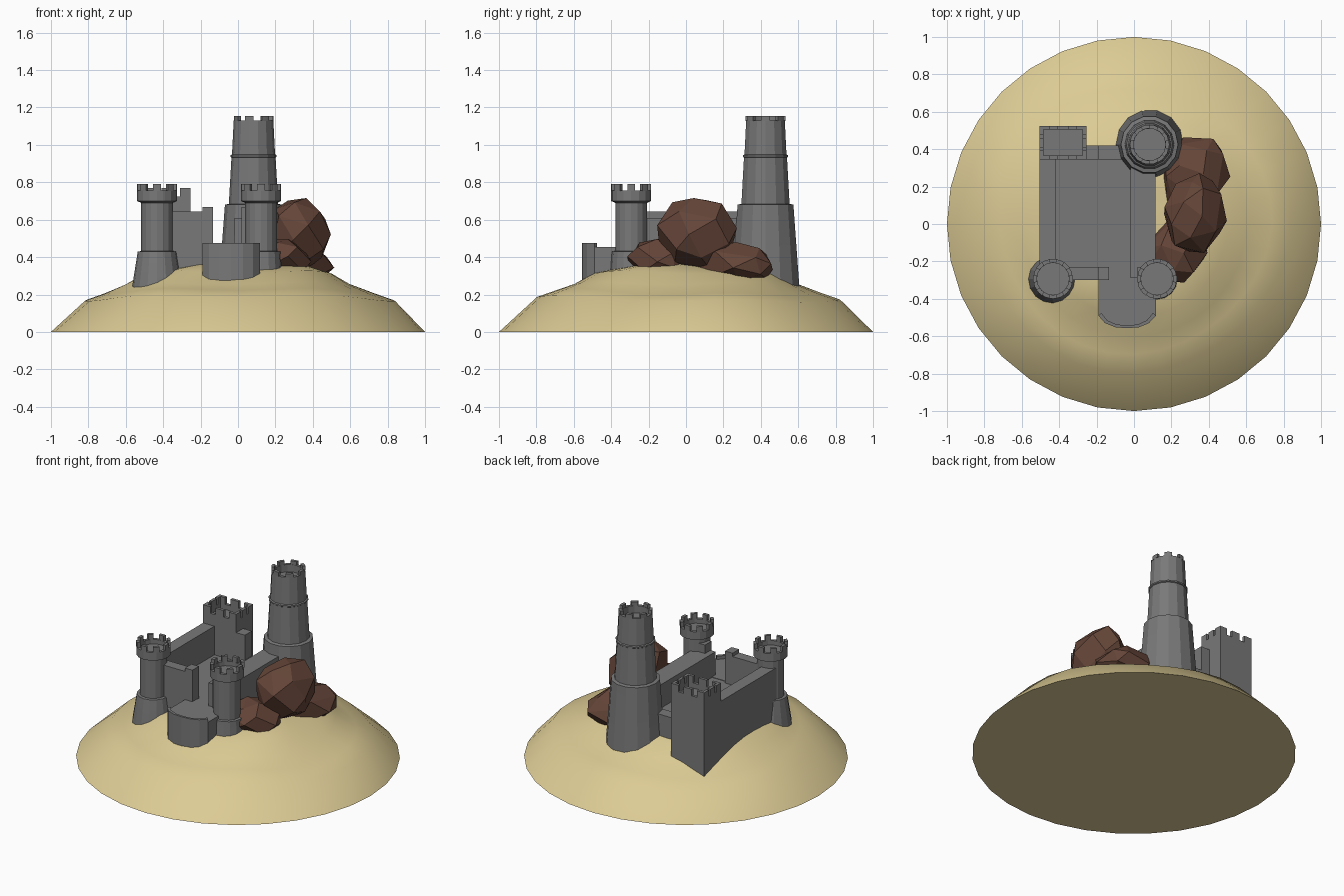
import bpy, bmesh, math, random
from mathutils import Vector

if "Cube" in bpy.data.objects:
    bpy.data.objects.remove(bpy.data.objects["Cube"])

random.seed(4)


def material(name, rgb):
    m = bpy.data.materials.new(name)
    m.diffuse_color = (*rgb, 1)
    m.use_nodes = True
    m.node_tree.nodes["Principled BSDF"].inputs["Base Color"].default_value = m.diffuse_color
    return m


SAND = material("sand", (0.72, 0.60, 0.30))
ROCK = material("brown_rock", (0.13, 0.06, 0.04))
STONE = material("grey_stone", (0.19, 0.19, 0.19))


def finish(bm, name, mat, smooth=None):
    bmesh.ops.recalc_face_normals(bm, faces=bm.faces)
    me = bpy.data.meshes.new(name)
    bm.to_mesh(me)
    bm.free()
    ob = bpy.data.objects.new(name, me)
    bpy.context.collection.objects.link(ob)
    me.materials.append(mat)
    if smooth:
        bpy.context.view_layer.objects.active = ob
        ob.select_set(True)
        bpy.ops.object.shade_smooth_by_angle(angle=math.radians(smooth))
        ob.select_set(False)
    return ob


def add_prism(bm, pts, z0, z1):
    lo = [bm.verts.new((x, y, z0)) for x, y in pts]
    hi = [bm.verts.new((x, y, z1)) for x, y in pts]
    n = len(pts)
    bm.faces.new(lo[::-1])
    bm.faces.new(hi)
    for i in range(n):
        j = (i + 1) % n
        bm.faces.new((lo[i], lo[j], hi[j], hi[i]))


def add_box(bm, x0, x1, y0, y1, z0, z1):
    add_prism(bm, [(x0, y0), (x1, y0), (x1, y1), (x0, y1)], z0, z1)


def add_lathe(bm, cx, cy, profile, n):
    rings = []
    for r, z in profile:
        rings.append([bm.verts.new((cx + r * math.cos(2 * math.pi * i / n),
                                    cy + r * math.sin(2 * math.pi * i / n), z)) for i in range(n)])
    for a, b in zip(rings, rings[1:]):
        for i in range(n):
            j = (i + 1) % n
            bm.faces.new((a[i], a[j], b[j], b[i]))
    bm.faces.new(rings[0][::-1])
    bm.faces.new(rings[-1])


def add_merlons(bm, cx, cy, r_in, r_out, z0, z1, n):
    step = 2 * math.pi / n
    for k in range(n):
        a = [k * step + step * f for f in (-0.25, 0, 0.25)]
        pts = [(cx + r_out * math.cos(t), cy + r_out * math.sin(t)) for t in a]
        pts += [(cx + r_in * math.cos(t), cy + r_in * math.sin(t)) for t in a[::-1]]
        add_prism(bm, pts, z0, z1)


# sandy mound with an uneven shoulder
def mound():
    bm = bmesh.new()
    n = 32
    rings = []
    for r, z in [(1, 0), (0.83, 0.165), (0.73, 0.2), (0.6, 0.26), (0.5, 0.32), (0.36, 0.355), (0.18, 0.375)]:
        ring = []
        for i in range(n):
            a = 2 * math.pi * i / n
            front = max(0, -math.sin(a))
            k, h = 0, 0
            if 0.7 < r < 0.9:
                k = -0.04 * front + 0.012 * math.sin(3 * a + 1)
                h = 0.03 * front + 0.008 * math.sin(5 * a)
            elif r < 0.7:
                h = 0.008 * math.sin(4 * a + r * 9)
            ring.append(bm.verts.new(((r + k) * math.cos(a), (r + k) * math.sin(a), z + h)))
        rings.append(ring)
    for a, b in zip(rings, rings[1:]):
        for i in range(n):
            j = (i + 1) % n
            bm.faces.new((a[i], a[j], b[j], b[i]))
    bm.faces.new(rings[0][::-1])
    bm.faces.new(rings[-1])
    finish(bm, "sand_mound", SAND, 30)


mound()


# faceted boulders: hulls of jittered points spread on an ellipsoid
def boulder(name, c, size, n):
    bm = bmesh.new()
    for i in range(n):
        z = 1 - 2 * (i + 0.5) / n
        t = i * 2.39996 + random.uniform(-0.3, 0.3)
        q = math.sqrt(1 - z * z)
        d = Vector((q * math.cos(t), q * math.sin(t), z)) * random.uniform(0.95, 1.1)
        bm.verts.new([c[k] + d[k] * size[k] for k in range(3)])
    bmesh.ops.convex_hull(bm, input=bm.verts)
    bmesh.ops.dissolve_limit(bm, angle_limit=math.radians(14), verts=bm.verts, edges=bm.edges)
    finish(bm, name, ROCK)


boulder("boulder_top", (0.32, 0.05, 0.53), (0.17, 0.21, 0.2), 26)
boulder("boulder_back", (0.32, 0.27, 0.36), (0.18, 0.21, 0.125), 24)
boulder("boulder_front", (0.22, -0.15, 0.39), (0.17, 0.17, 0.115), 24)

# tall main tower with hollow crown
bm = bmesh.new()
cx, cy = 0.083, 0.425
add_lathe(bm, cx, cy, [(0.195, 0.15), (0.185, 0.25), (0.153, 0.68), (0.132, 0.685), (0.118, 0.932),
                       (0.124, 0.936), (0.124, 0.945), (0.115, 0.949), (0.106, 1.13),
                       (0.086, 1.13), (0.086, 1.08)], 14)
add_merlons(bm, cx, cy, 0.086, 0.106, 1.129, 1.155, 7)
finish(bm, "main_tower", STONE, 20)

# two small front towers
for name, cx, cy in (("left_tower", -0.433, -0.293), ("right_tower", 0.123, -0.293)):
    bm = bmesh.new()
    foot = 0.13 if cx < 0 else 0.115
    add_lathe(bm, cx, cy, [(foot + 0.005, 0.2), (foot, 0.26), (0.103, 0.43), (0.085, 0.432), (0.085, 0.69),
                           (0.107, 0.7), (0.107, 0.755), (0.086, 0.755), (0.086, 0.725)], 16)
    add_merlons(bm, cx, cy, 0.086, 0.107, 0.754, 0.79, 8)
    finish(bm, name, STONE, 20)

# curtain walls, courtyard and gate merlons
for name, box in {
    "courtyard": (-0.45, 0.06, -0.29, 0.38, 0.2, 0.45),
    "left_wall": (-0.505, -0.42, -0.29, 0.36, 0.15, 0.645),
    "right_wall": (-0.02, 0.115, -0.29, 0.42, 0.25, 0.61),
    "back_wall": (-0.27, 0.0, 0.345, 0.42, 0.2, 0.475),
    "back_wall_step": (-0.27, -0.19, 0.345, 0.42, 0.4, 0.645),
    "front_wall_left": (-0.43, -0.134, -0.3, -0.23, 0.25, 0.645),
    "gate_merlon_left": (-0.19, -0.134, -0.3, -0.23, 0.6, 0.668),
    "front_wall_right": (0.018, 0.13, -0.3, -0.23, 0.25, 0.668),
}.items():
    bm = bmesh.new()
    add_box(bm, *box)
    finish(bm, name, STONE)

# square corner keep with thin merlons
bm = bmesh.new()
x0, x1, y0, y1, t = -0.505, -0.255, 0.345, 0.525, 0.02
add_box(bm, x0, x1, y0, y1, 0.1, 0.69)
for a, b in ((x0, x0 + t), (x1 - t, x1)):
    add_box(bm, a, b, y0, y1, 0.69, 0.725)
    for c in (y0, (y0 + y1) / 2 - 0.025, y1 - 0.05):
        add_box(bm, a, b, c, c + 0.05, 0.725, 0.77)
for a, b in ((y0, y0 + t), (y1 - t, y1)):
    add_box(bm, x0 + t, x1 - t, a, b, 0.69, 0.725)
    for c, w in ((x0 + t, 0.035), ((x0 + x1) / 2 - 0.03, 0.06), (x1 - t - 0.035, 0.035)):
        add_box(bm, c, c + w, a, b, 0.725, 0.77)
finish(bm, "corner_keep", STONE)

# rounded gate bastion with a thin front parapet
front = [(-0.19, -0.49), (-0.155, -0.53), (-0.1, -0.552), (-0.037, -0.557),
         (0.027, -0.552), (0.08, -0.53), (0.117, -0.49)]
inner = [(-0.037 + (x + 0.037) * 0.9, y + 0.015) for x, y in front]
bm = bmesh.new()
add_prism(bm, [(-0.19, -0.25)] + front + [(0.117, -0.25)], 0.22, 0.453)
add_prism(bm, front + inner[::-1], 0.453, 0.475)
finish(bm, "gate_bastion", STONE)
